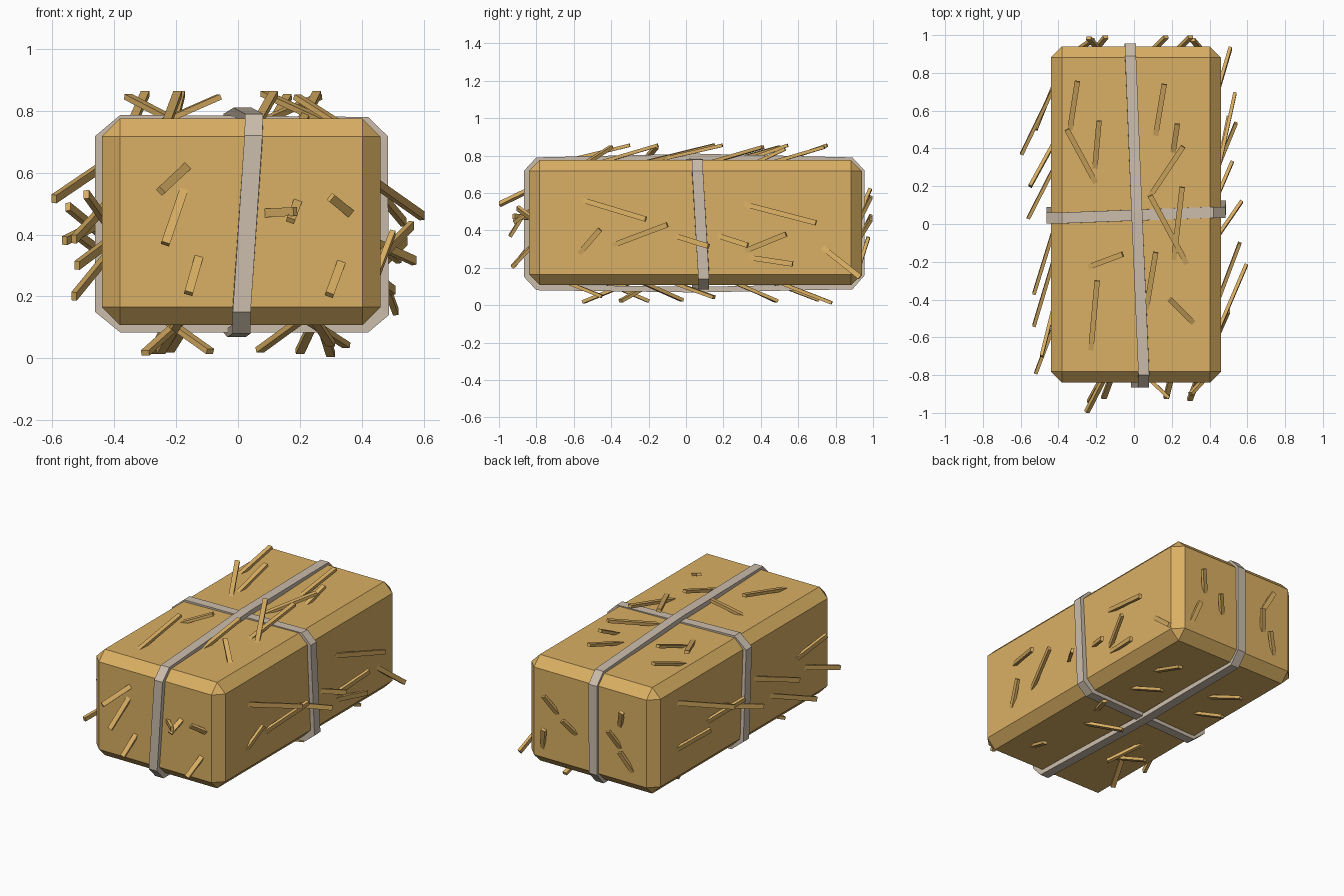
import bpy, bmesh
from mathutils import Vector


def material(name, rgb):
    m = bpy.data.materials.new(name)
    m.diffuse_color = (*rgb, 1)
    return m


STRAW = material("straw_gold", (0.70, 0.43, 0.125))
STRAP = material("strap_grey", (0.60, 0.51, 0.41))


def finish(bm, name, mat):
    bmesh.ops.recalc_face_normals(bm, faces=bm.faces)
    me = bpy.data.meshes.new(name)
    bm.to_mesh(me)
    bm.free()
    me.materials.append(mat)
    ob = bpy.data.objects.new(name, me)
    bpy.context.collection.objects.link(ob)
    return ob


# Body: box with single-step chamfers
LO, HI = Vector((-0.44, -0.84, 0.107)), Vector((0.46, 0.94, 0.775))
bm = bmesh.new()
bmesh.ops.create_cube(bm, size=1)
for v in bm.verts:
    v.co = Vector([LO[i] if v.co[i] < 0 else HI[i] for i in range(3)])
bmesh.ops.bevel(bm, geom=bm.edges[:], offset=0.058, segments=1, affect='EDGES', profile=0.5)
finish(bm, "bale_body", STRAW)


# Straps: closed bands, loop of (u, z, sideways shift)
def strap(name, loop, along, width=0.058, thick=0.03):
    bm = bmesh.new()
    cu = sum(p[0] for p in loop) / len(loop)
    cz = 0.44
    ru = max(abs(p[0] - cu) for p in loop)
    rz = max(abs(p[1] - cz) for p in loop)
    rings = []
    for u, z, s in loop:
        ui = cu + (u - cu) * (1 - thick / ru)
        zi = cz + (z - cz) * (1 - thick / rz)
        ring = []
        for a, b, d in ((u, z, -1), (u, z, 1), (ui, zi, 1), (ui, zi, -1)):
            w = s + d * width / 2
            ring.append(bm.verts.new((w, a, b) if along == 'y' else (a, w, b)))
        rings.append(ring)
    for k in range(len(rings)):
        r, q = rings[k], rings[(k + 1) % len(rings)]
        for j in range(4):
            bm.faces.new((r[j], r[(j + 1) % 4], q[(j + 1) % 4], q[j]))
    finish(bm, name, STRAP)


strap("long_strap", [
    (-0.80, 0.79, 0.052), (0.06, 0.81, 0.015), (0.89, 0.79, -0.018),
    (0.955, 0.72, -0.018), (0.955, 0.16, -0.02), (0.89, 0.085, -0.02),
    (0.06, 0.068, -0.005), (-0.80, 0.08, 0.012), (-0.865, 0.15, 0.012),
    (-0.865, 0.72, 0.05)], 'y')
strap("cross_strap", [
    (-0.38, 0.787, 0.032), (0.42, 0.78, 0.062), (0.484, 0.718, 0.062),
    (0.488, 0.14, 0.095), (0.42, 0.083, 0.095), (-0.38, 0.083, 0.06),
    (-0.462, 0.15, 0.06), (-0.462, 0.718, 0.032)], 'x')


# Loose straws: flat bars from a root inside the bale to a tip outside it
def straws(name, axis, face, sticks):
    bm = bmesh.new()
    n = Vector((0, 0, 0))
    n[axis] = 1 if face > 0.2 else -1
    for a, b, c, d, h in sticks:
        tip, root = [a, b], [c, d]
        tip.insert(axis, face + n[axis] * h)
        root.insert(axis, face)
        tip, root = Vector(tip), Vector(root)
        ax = (tip - root).normalized()
        root -= ax * 0.04
        side = ax.cross(n).normalized()
        up = side.cross(ax)
        ends = []
        for p in (root, tip):
            ends.append([bm.verts.new(p + side * i * 0.014 + up * j * 0.009)
                         for i, j in ((-1, -1), (1, -1), (1, 1), (-1, 1))])
        bm.faces.new(ends[0])
        bm.faces.new(ends[1])
        for k in range(4):
            m = (k + 1) % 4
            bm.faces.new((ends[0][k], ends[0][m], ends[1][m], ends[1][k]))
    finish(bm, name, STRAW)


# Each stick: tip (two in-plane coordinates), root, tip height
straws("top_straws", 2, HI.z, [
    (-.30, .755, -.335, .525, .08), (-.355, .50, -.22, .25, .07),
    (-.185, .545, -.205, .32, .08), (.16, .74, .12, .50, .07),
    (.23, .53, .21, .40, .06), (.26, .41, .10, .17, .07),
    (.255, .195, .215, -.15, .08), (.085, .15, .26, -.175, .08),
    (-.06, -.16, -.22, -.22, .07), (-.195, -.30, -.225, -.63, .08),
    (.115, -.15, .07, -.42, .08), (.19, -.40, .30, -.51, .07)])
straws("bottom_straws", 2, LO.z, [
    (-.30, -.55, -.20, -.33, .09), (-.25, -.20, -.20, -.40, .085),
    (-.09, -.35, -.21, -.20, .085), (.07, -.02, .18, -.20, .08),
    (.20, .49, .24, .29, .085), (.30, .78, .27, .535, .095),
    (.35, .15, .25, -.03, .065), (-.22, .71, -.17, .50, .08),
    (-.27, .48, -.23, .30, .085), (.30, -.45, .26, -.60, .06)])
straws("right_straws", 0, HI.x, [
    (-.215, .46, -.53, .555, .135), (-.46, .405, -.55, .30, .04),
    (-.10, .43, -.365, .33, .10), (.12, .315, -.04, .365, .11),
    (.33, .32, .19, .365, .06), (.695, .44, .35, .53, .075),
    (.535, .38, .34, .30, .08), (.57, .22, .37, .25, .04),
    (.93, .15, .76, .285, .05)])
straws("left_straws", 0, LO.x, [
    (.37, .515, .69, .62, .155), (.03, .38, .265, .44, .12),
    (.20, .49, .40, .40, .11), (-.37, .385, -.08, .48, .09),
    (-.54, .20, -.24, .31, .09), (-.79, .30, -.58, .36, .08),
    (.50, .40, .70, .34, .08), (-.70, .53, -.50, .46, .05)])
straws("front_straws", 1, LO.y, [
    (-.25, .54, -.17, .615, .155), (-.235, .37, -.18, .53, .10),
    (-.16, .21, -.13, .315, .08), (.185, .475, .10, .47, .08),
    (.17, .445, .19, .50, .08), (.30, .52, .355, .475, .06),
    (.295, .205, .33, .30, .09)])
straws("back_straws", 1, HI.y, [
    (-.24, .62, -.20, .52, .045), (-.15, .48, -.19, .38, .05),
    (-.22, .36, -.27, .26, .035), (.17, .46, .12, .38, .05),
    (.30, .58, .25, .48, .05), (.31, .36, .34, .25, .035)])
